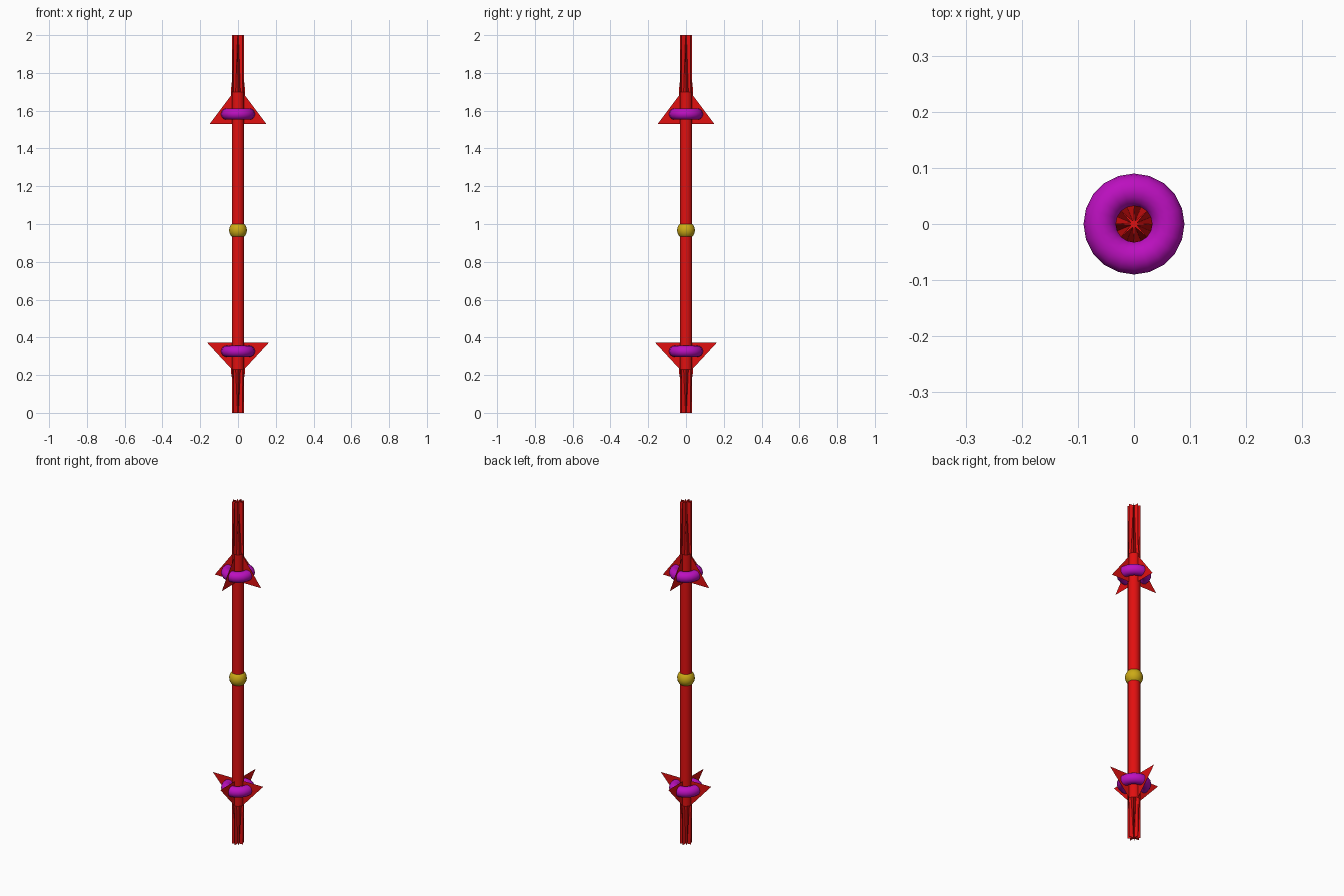
import bpy, bmesh, math

if "Cube" in bpy.data.objects:
    bpy.data.objects.remove(bpy.data.objects["Cube"])


def material(name, rgb):
    m = bpy.data.materials.new(name)
    m.diffuse_color = (*rgb, 1)
    m.use_nodes = True
    m.node_tree.nodes["Principled BSDF"].inputs["Base Color"].default_value = m.diffuse_color
    return m


RED = material("red", (0.75, 0.005, 0.005))
PURPLE = material("purple", (0.5, 0.005, 0.52))
GOLD = material("gold", (0.6, 0.4, 0.008))


def finish(bm, name, mat):
    me = bpy.data.meshes.new(name)
    bm.to_mesh(me)
    bm.free()
    ob = bpy.data.objects.new(name, me)
    bpy.context.collection.objects.link(ob)
    me.materials.append(mat)
    return ob


def smooth(ob, angle=40):
    bpy.ops.object.select_all(action='DESELECT')
    ob.select_set(True)
    bpy.context.view_layer.objects.active = ob
    bpy.ops.object.shade_smooth_by_angle(angle=math.radians(angle))


# Round shaft whose two ends pinch into eight-bladed fluted tips
R, N = 0.033, 16
bm = bmesh.new()
rings = []
for z, inner in ((0, 0.006), (0.23, R), (1.70, R), (2.0, 0.006)):
    ring = []
    for i in range(N):
        a = 2 * math.pi * i / N
        r = R if i % 2 == 0 else inner
        ring.append(bm.verts.new((r * math.cos(a), r * math.sin(a), z)))
    rings.append(ring)
for lo, hi in zip(rings, rings[1:]):
    for i in range(N):
        j = (i + 1) % N
        bm.faces.new((lo[i], lo[j], hi[j], hi[i]))
for ring, z in ((rings[0][::-1], 0), (rings[-1], 2.0)):
    c = bm.verts.new((0, 0, z))
    for i in range(N):
        bm.faces.new((ring[i], ring[(i + 1) % N], c))
smooth(finish(bm, "shaft", RED), 30)


# Four paper-thin triangular fins around each end
def fins(name, profile):
    bm = bmesh.new()
    for k in range(4):
        a = k * math.pi / 2
        bm.faces.new([bm.verts.new((r * math.cos(a), r * math.sin(a), z))
                      for r, z in profile])
    finish(bm, name, RED)


fins("upper_fins", [(0, 1.53), (0.15, 1.53), (0.037, 1.68), (0.035, 1.75), (0, 1.75)])
fins("lower_fins", [(0, 0.372), (0.163, 0.372), (0.037, 0.235), (0.035, 0.19), (0, 0.19)])

# Ring collars threaded through the fins
for name, z in (("upper_ring", 1.582), ("lower_ring", 0.326)):
    bpy.ops.mesh.primitive_torus_add(location=(0, 0, z), major_radius=0.06,
                                     minor_radius=0.03, major_segments=20,
                                     minor_segments=16)
    ob = bpy.context.object
    ob.name = name
    ob.data.materials.append(PURPLE)
    smooth(ob)

# Bead at mid shaft
bpy.ops.mesh.primitive_uv_sphere_add(segments=24, ring_count=16, radius=0.047,
                                     location=(0, 0, 0.967))
bead = bpy.context.object
bead.name = "centre_bead"
bead.data.materials.append(GOLD)
smooth(bead)
